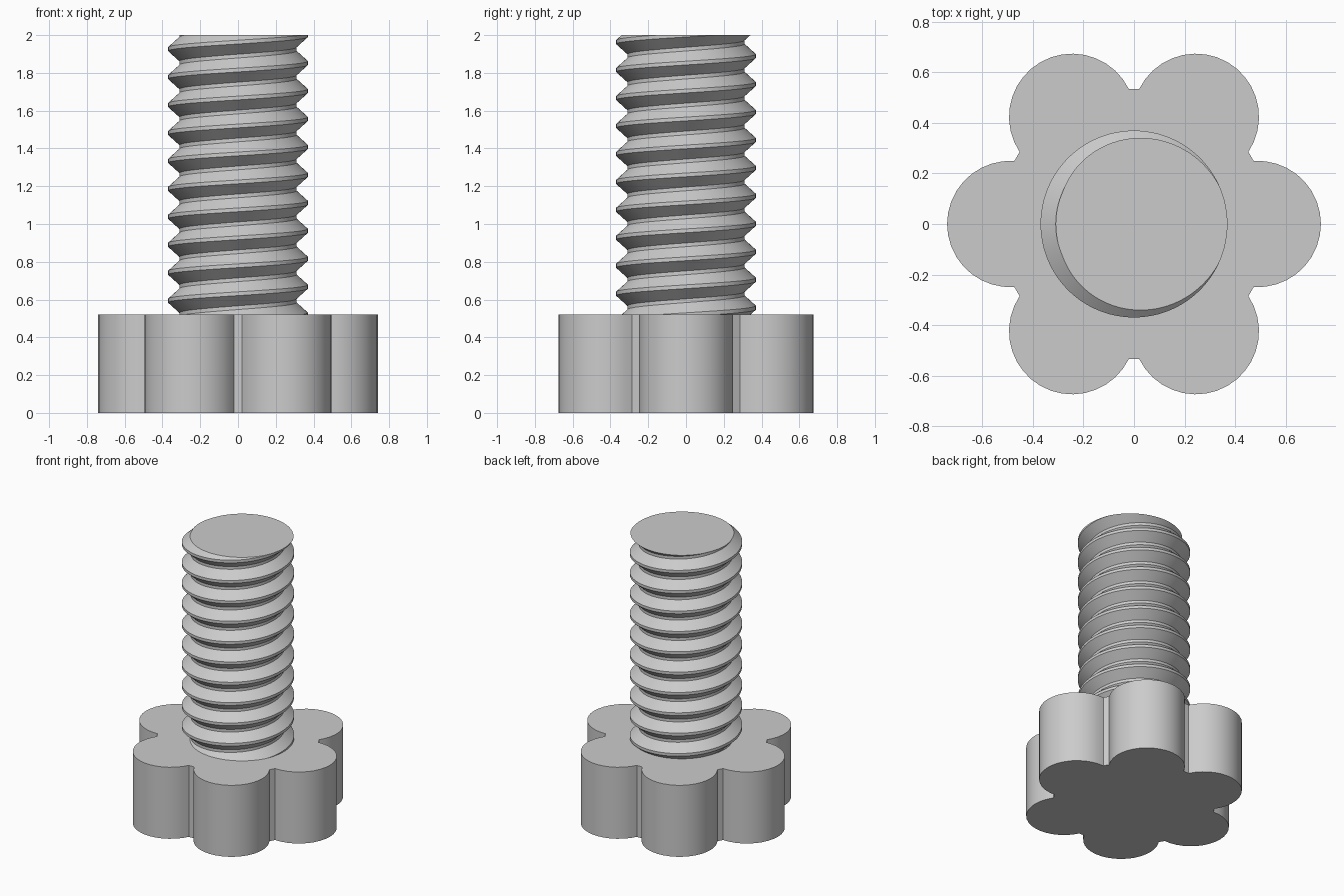
import bpy, bmesh
from math import pi, radians, cos, sin
from mathutils import Matrix, Vector

if "Cube" in bpy.data.objects:
    bpy.data.objects.remove(bpy.data.objects["Cube"])

HEAD_TOP, TOP = 0.52, 2.0
LOBES, LOBE_OFFSET, LOBE_RADIUS, LOBE_STEPS = 6, 0.49, 0.25, 18
PITCH, CREST_R, ROOT_R, HALF_FLAT = 0.148, 0.37, 0.31, 0.01
TURN_STEPS = 96

metal = bpy.data.materials.new("plain grey")
metal.use_nodes = True
grey = (0.6, 0.6, 0.6, 1)
metal.diffuse_color = grey
metal.node_tree.nodes["Principled BSDF"].inputs["Base Color"].default_value = grey


def finish(bm, name):
    """Turn a bmesh into a shaded object with the grey material."""
    bmesh.ops.recalc_face_normals(bm, faces=bm.faces)
    mesh = bpy.data.meshes.new(name)
    bm.to_mesh(mesh)
    bm.free()
    mesh.materials.append(metal)
    obj = bpy.data.objects.new(name, mesh)
    bpy.context.collection.objects.link(obj)
    bpy.ops.object.select_all(action="DESELECT")
    obj.select_set(True)
    bpy.context.view_layer.objects.active = obj
    bpy.ops.object.shade_smooth_by_angle(angle=radians(30))
    return obj


# Lobed grip: one arc per lobe, joined by narrow flats, extruded upwards
bm = bmesh.new()
outline = []
sweep = radians(93.7)
for lobe in range(LOBES):
    turn = Matrix.Rotation(lobe * 2 * pi / LOBES, 3, "Z")
    for i in range(LOBE_STEPS + 1):
        a = -sweep + 2 * sweep * i / LOBE_STEPS
        point = Vector((LOBE_OFFSET + LOBE_RADIUS * cos(a), LOBE_RADIUS * sin(a), 0))
        outline.append(bm.verts.new(turn @ point))
base = bm.faces.new(outline)
grown = bmesh.ops.extrude_face_region(bm, geom=[base], use_keep_orig=True)
bmesh.ops.translate(bm, vec=(0, 0, HEAD_TOP),
                    verts=[v for v in grown["geom"] if isinstance(v, bmesh.types.BMVert)])
finish(bm, "grip_head")

# Threaded shaft: a toothed profile spun one turn while rising one pitch
bm = bmesh.new()
column = []
for k in range(-12, 3):
    crest = TOP + k * PITCH
    root = crest + PITCH / 2
    for r, z in ((CREST_R, crest - HALF_FLAT), (CREST_R, crest + HALF_FLAT),
                 (ROOT_R, root - HALF_FLAT), (ROOT_R, root + HALF_FLAT)):
        column.append(bm.verts.new((r, 0, z)))
edges = [bm.edges.new(pair) for pair in zip(column, column[1:])]
bmesh.ops.spin(bm, geom=column + edges, cent=(0, 0, 0), axis=(0, 0, 1),
               dvec=(0, 0, PITCH / TURN_STEPS), angle=2 * pi, steps=TURN_STEPS)
bmesh.ops.remove_doubles(bm, verts=bm.verts, dist=0.0005)

# Cut both ends flat and cap them; the lower end sits inside the grip
for z, direction in ((HEAD_TOP - 0.02, -1), (TOP, 1)):
    cut = bmesh.ops.bisect_plane(bm, geom=bm.verts[:] + bm.edges[:] + bm.faces[:], dist=1e-5,
                                 plane_co=(0, 0, z), plane_no=(0, 0, direction), clear_outer=True)
    rim = [e for e in bm.edges if e.is_boundary and all(abs(v.co.z - z) < 1e-4 for v in e.verts)]
    bmesh.ops.edgeloop_fill(bm, edges=rim)
finish(bm, "threaded_shaft")
